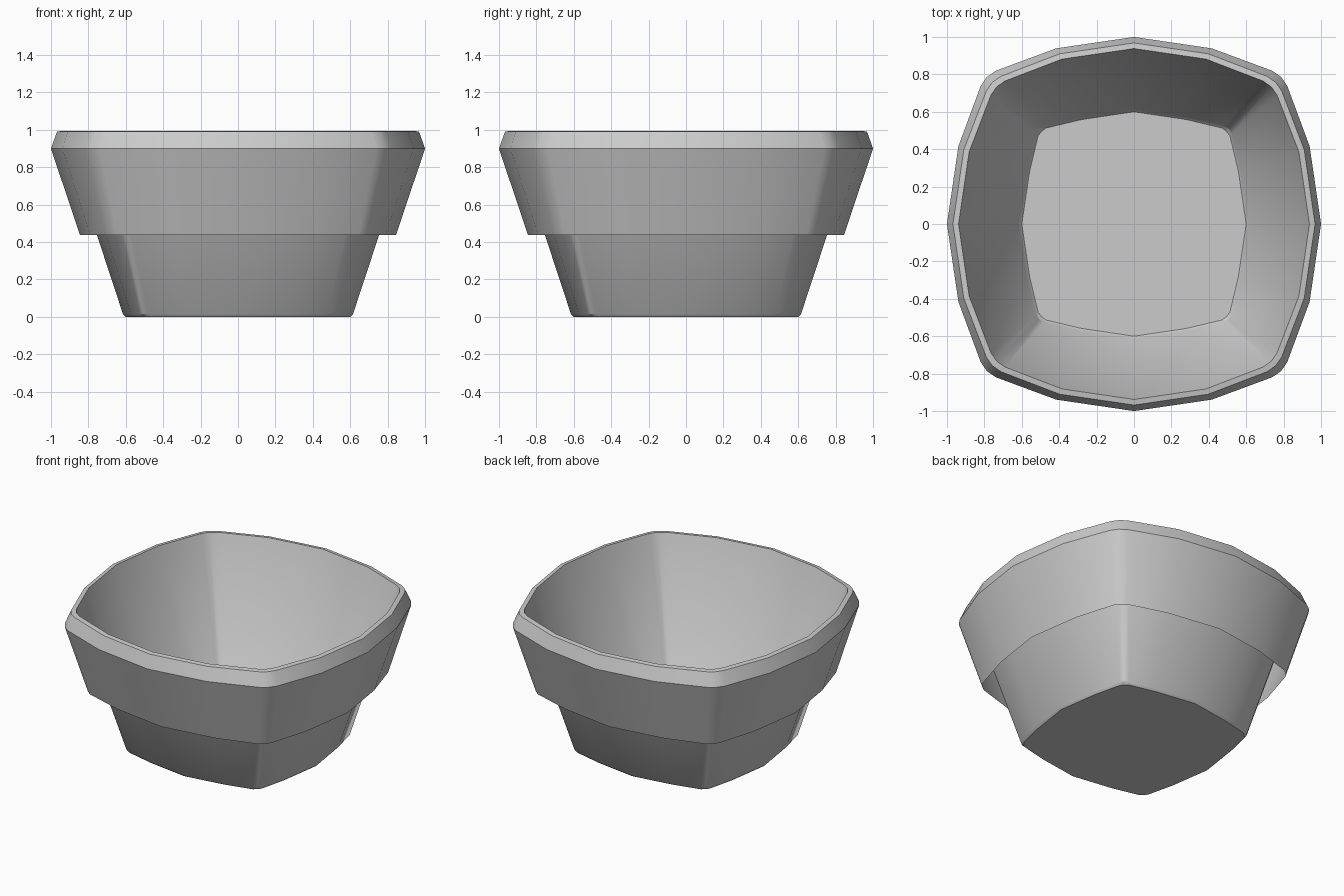
import bpy
import bmesh
from math import radians
from mathutils import Vector

cube = bpy.data.objects.get("Cube")
if cube:
    bpy.data.objects.remove(cube, do_unlink=True)

# One plain grey for the whole pot
grey = bpy.data.materials.new("light_grey")
grey.use_nodes = True
color = (0.6, 0.6, 0.6, 1)
grey.diffuse_color = color
grey.node_tree.nodes["Principled BSDF"].inputs["Base Color"].default_value = color

# Unit plan of the bulging square, from mid side to corner, at the foot and the rim
FOOT = [Vector(p) for p in ((0, 1), (0.47, 0.93), (0.785, 0.855), (0.825, 0.825))]
RIM = [Vector(p) for p in ((0, 1), (0.41, 0.94), (0.735, 0.815), (0.782, 0.782))]


def plan(radius, z):
    """Outline at one height, counter-clockwise seen from above."""
    half = [f.lerp(r, z) * radius for f, r in zip(FOOT, RIM)]
    quarter = half + [Vector((p.y, p.x)) for p in half[2:0:-1]]
    points = []
    for _ in range(4):
        points += quarter
        quarter = [Vector((p.y, -p.x)) for p in quarter]
    return [(p.x, p.y, z) for p in reversed(points)]


def shell(name, profile, floor=False):
    """Skin a stack of outlines given as (radius, height)."""
    bm = bmesh.new()
    rings = [[bm.verts.new(p) for p in plan(r, z)] for r, z in profile]
    for low, high in zip(rings, rings[1:]):
        n = len(low)
        for i in range(n):
            j = (i + 1) % n
            bm.faces.new((low[i], low[j], high[j], high[i]))
    if floor:
        bm.faces.new(list(reversed(rings[0])))
    mesh = bpy.data.meshes.new(name)
    bm.to_mesh(mesh)
    bm.free()
    mesh.materials.append(grey)
    obj = bpy.data.objects.new(name, mesh)
    bpy.context.collection.objects.link(obj)
    bpy.ops.object.select_all(action="DESELECT")
    obj.select_set(True)
    bpy.context.view_layer.objects.active = obj
    bpy.ops.object.shade_smooth_by_angle(angle=radians(30))


# Tapered cup with an eased foot
shell("pot_body", [(0.6, 0), (0.615, 0.015), (0.938, 0.995)], floor=True)

# Flared outer collar, open below, folding over at the rim to meet the cup
shell("pot_collar", [(0.845, 0.437), (1, 0.9), (0.968, 0.99), (0.938, 0.995)])
